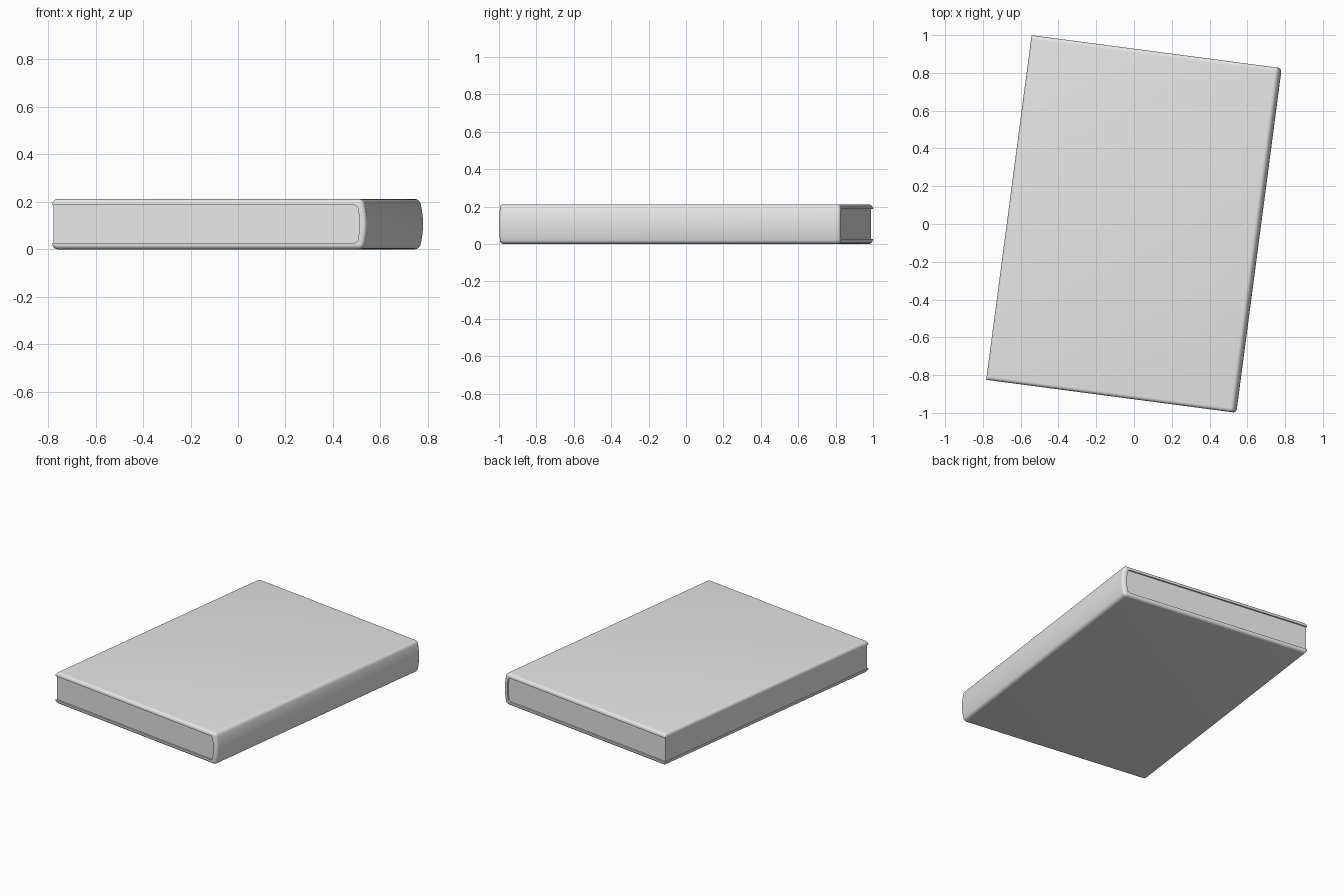
import bpy, bmesh
from math import sin, cos, radians, pi

cube = bpy.data.objects.get("Cube")
if cube:
    bpy.data.objects.remove(cube, do_unlink=True)

HALF_X, HALF_Y, HALF_Z = 0.668, 0.92, 0.106
IN_Z = 0.08          # half height between the boards
TURN = radians(-7.5)

grey = bpy.data.materials.new("plain grey")
grey.use_nodes = True
colour = (0.8, 0.8, 0.8, 1)
grey.diffuse_color = colour
grey.node_tree.nodes["Principled BSDF"].inputs["Base Color"].default_value = colour


def mirrored(half):
    """Complete an upper half profile with its lower reflection."""
    return half + [(x, -z) for x, z in reversed(half) if z > 1e-6]


def outer(d):
    """Outside of the cover, fore edge to spine, inset by d."""
    half = []
    r = 0.02
    for i in range(6):                      # rounded fore edge
        a = pi - i * pi / 10
        half.append((-HALF_X + r + r * cos(a), HALF_Z - r + (r - d) * sin(a)))
    r, end = 0.026, radians(14)
    for i in range(8):                      # rounded spine corner
        a = pi / 2 + (end - pi / 2) * i / 7
        half.append((0.632 + (r - d) * cos(a), HALF_Z - r + (r - d) * sin(a)))
    x0, z0 = half[-1]
    for i in range(1, 6):                   # bulged spine
        z = z0 * (1 - i / 5)
        half.append((x0 + 0.0105 * (1 - (z / z0) ** 2), z))
    return mirrored(half)


def inner(fore):
    """Inside of the cover, which is also the outline of the pages."""
    half = [(fore, IN_Z), (0.615, IN_Z)]
    for i in range(6):
        z = (IN_Z - 0.008) * (1 - i / 5)
        half.append((0.628 + 0.009 * (1 - (z / IN_Z) ** 2), z))
    return mirrored(half)


def loft(name, sections):
    """Skin (y, profile) sections, capping both ends."""
    bm = bmesh.new()
    rings = [[bm.verts.new((x, y, z)) for x, z in prof] for y, prof in sections]
    for a, b in zip(rings, rings[1:]):
        for i in range(len(a)):
            j = (i + 1) % len(a)
            bm.faces.new((a[i], a[j], b[j], b[i]))
    bm.faces.new(rings[0])
    bm.faces.new(rings[-1])
    bmesh.ops.recalc_face_normals(bm, faces=bm.faces)
    mesh = bpy.data.meshes.new(name)
    bm.to_mesh(mesh)
    bm.free()
    mesh.materials.append(grey)
    ob = bpy.data.objects.new(name, mesh)
    bpy.context.collection.objects.link(ob)
    ob.rotation_euler.z = TURN
    ob.location.z = HALF_Z
    bpy.ops.object.select_all(action='DESELECT')
    ob.select_set(True)
    bpy.context.view_layer.objects.active = ob
    bpy.ops.object.shade_smooth_by_angle(angle=radians(30))


# Cover: wraparound case with rounded head and tail edges
ROUND = 0.02
ends = []
for k in range(7):
    a = k * pi / 12
    ends.append((HALF_Y - ROUND * (1 - sin(a)), ROUND * 0.95 * (1 - cos(a))))
stations = [(-y, d) for y, d in reversed(ends)] + ends
inside = inner(-HALF_X)[::-1]
loft("cover", [(y, outer(d) + inside) for y, d in stations])

# Pages: solid block just inside the cover
block = inner(-HALF_X + 0.003)
loft("pages", [(-0.91, block), (0.91, block)])
